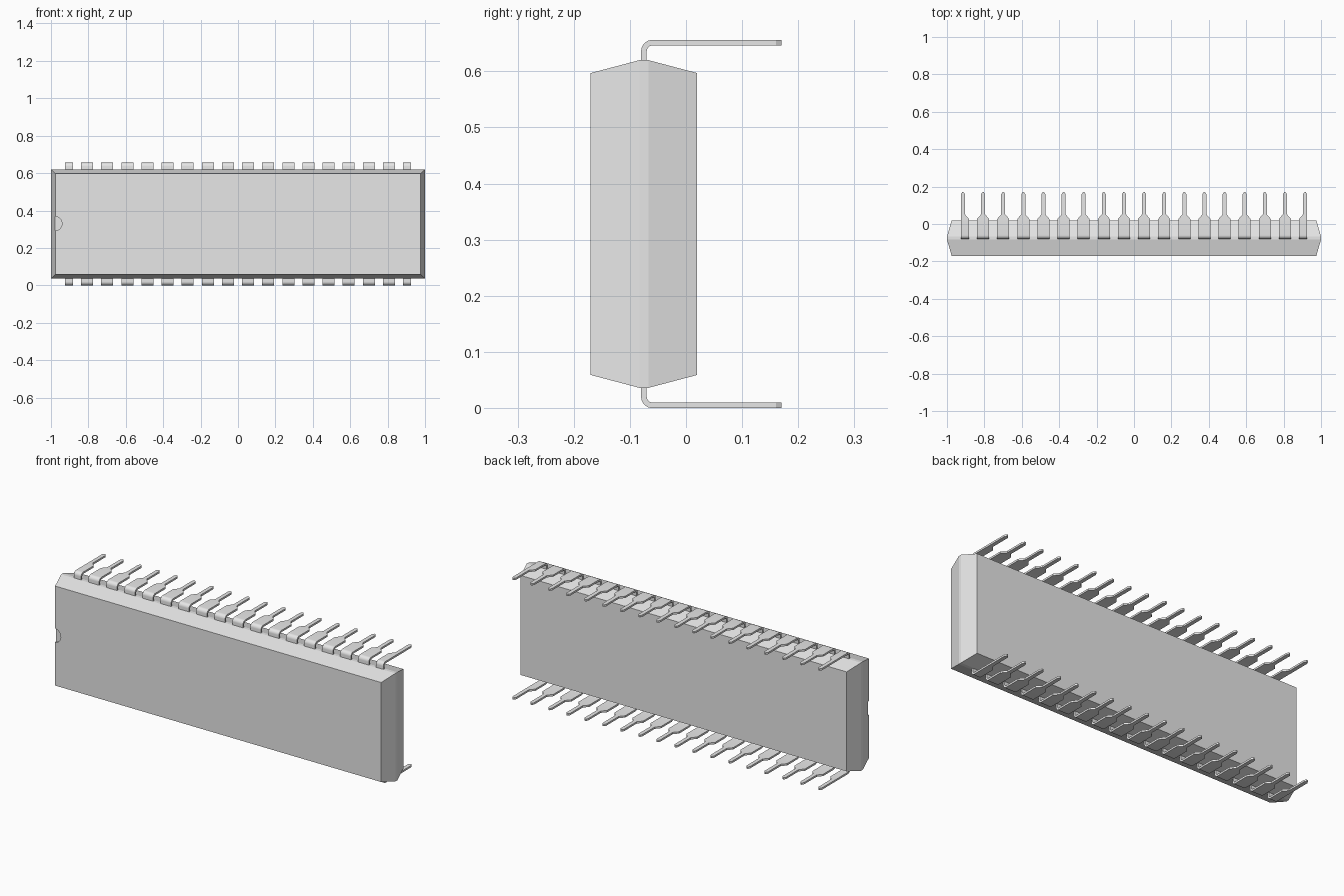
import bpy
import bmesh
from math import sin, cos, pi

cube = bpy.data.objects.get("Cube")
if cube:
    bpy.data.objects.remove(cube)

MID_Z = 0.328       # mirror plane between the two pin rows
PIN_Y = -0.075      # parting plane where pins leave the body
PITCH = 0.1076
COUNT = 18
HALF_T = 0.005      # half pin thickness
WIDE, NARROW, TIP = 0.032, 0.0105, 0.004

grey = bpy.data.materials.new("plain grey")
grey.use_nodes = True
grey.diffuse_color = (0.8, 0.8, 0.8, 1)
grey.node_tree.nodes["Principled BSDF"].inputs["Base Color"].default_value = (0.8, 0.8, 0.8, 1)


def loft(name, rings):
    """Closed solid through a list of four-cornered rings."""
    bm = bmesh.new()
    rows = [[bm.verts.new(p) for p in ring] for ring in rings]
    for a, b in zip(rows, rows[1:]):
        for i in range(4):
            j = (i + 1) % 4
            bm.faces.new((a[i], a[j], b[j], b[i]))
    bm.faces.new(rows[0])
    bm.faces.new(rows[-1])
    bmesh.ops.recalc_face_normals(bm, faces=bm.faces)
    mesh = bpy.data.meshes.new(name)
    bm.to_mesh(mesh)
    bm.free()
    mesh.materials.append(grey)
    return mesh


def place(name, mesh, x=0):
    obj = bpy.data.objects.new(name, mesh)
    obj.location.x = x
    bpy.context.collection.objects.link(obj)
    return obj


def activate(obj):
    bpy.ops.object.select_all(action="DESELECT")
    obj.select_set(True)
    bpy.context.view_layer.objects.active = obj


# Body: tapered both ways from a narrow band at the parting plane
def body_ring(y, hx, hz):
    return [(sx * hx, y, MID_Z + sz * hz)
            for sx, sz in ((-1, -1), (1, -1), (1, 1), (-1, 1))]


body = place("body", loft("body", [
    body_ring(-0.17, 0.975, 0.269),
    body_ring(-0.083, 1.0, 0.292),
    body_ring(-0.067, 1.0, 0.292),
    body_ring(0.02, 0.975, 0.269)]))

# Shallow half-round orientation notch at the end of the front face
bpy.ops.mesh.primitive_cylinder_add(vertices=48, radius=0.038, depth=0.04,
                                    location=(-0.979, -0.18, MID_Z + 0.002),
                                    rotation=(pi / 2, 0, 0))
cutter = bpy.context.object
cutter.name = "notch_cutter"
cutter.hide_render = True
cutter.data.materials.append(grey)
notch = body.modifiers.new("notch", "BOOLEAN")
notch.operation = "DIFFERENCE"
notch.solver = "EXACT"
notch.object = cutter
activate(body)
bpy.ops.object.modifier_apply(modifier="notch")
bpy.data.objects.remove(cutter)


# Pins: a flat strip rising from the body, bending back, then necking down
def pin_mesh(name, side, left, right):
    radius = 0.015
    top = MID_Z - HALF_T
    cy, cz = PIN_Y + radius, top - radius
    path = [(PIN_Y, 0.27, -1, 0, WIDE)]
    for k in range(9):
        a = pi / 2 * k / 8
        path.append((cy - radius * cos(a), cz + radius * sin(a), -cos(a), sin(a), WIDE))
    for y, w in ((0.027, WIDE), (0.052, NARROW), (0.16, NARROW), (0.17, TIP)):
        path.append((y, top, 0, 1, w))
    rings = []
    for y, z, ny, nz, w in path:
        x0, x1 = -min(w, left), min(w, right)
        rings.append([(x, y + s * HALF_T * ny, MID_Z + side * (z + s * HALF_T * nz))
                      for x, s in ((x0, -1), (x1, -1), (x1, 1), (x0, 1))])
    return loft(name, rings)


for side, row in ((1, "upper"), (-1, "lower")):
    # End pins have their outer shoulder trimmed flush with the narrow leg
    meshes = {"first": pin_mesh(row + "_first_pin", side, NARROW, WIDE),
              "middle": pin_mesh(row + "_pin", side, WIDE, WIDE),
              "last": pin_mesh(row + "_last_pin", side, WIDE, NARROW)}
    for mesh in meshes.values():
        sample = place("sample", mesh)
        activate(sample)
        bpy.ops.object.shade_smooth_by_angle(angle=pi / 7)
        bpy.data.objects.remove(sample)
    for i in range(COUNT):
        kind = "first" if i == 0 else "last" if i == COUNT - 1 else "middle"
        place(f"{row}_pin_{i + 1}", meshes[kind], (i - (COUNT - 1) / 2) * PITCH)
